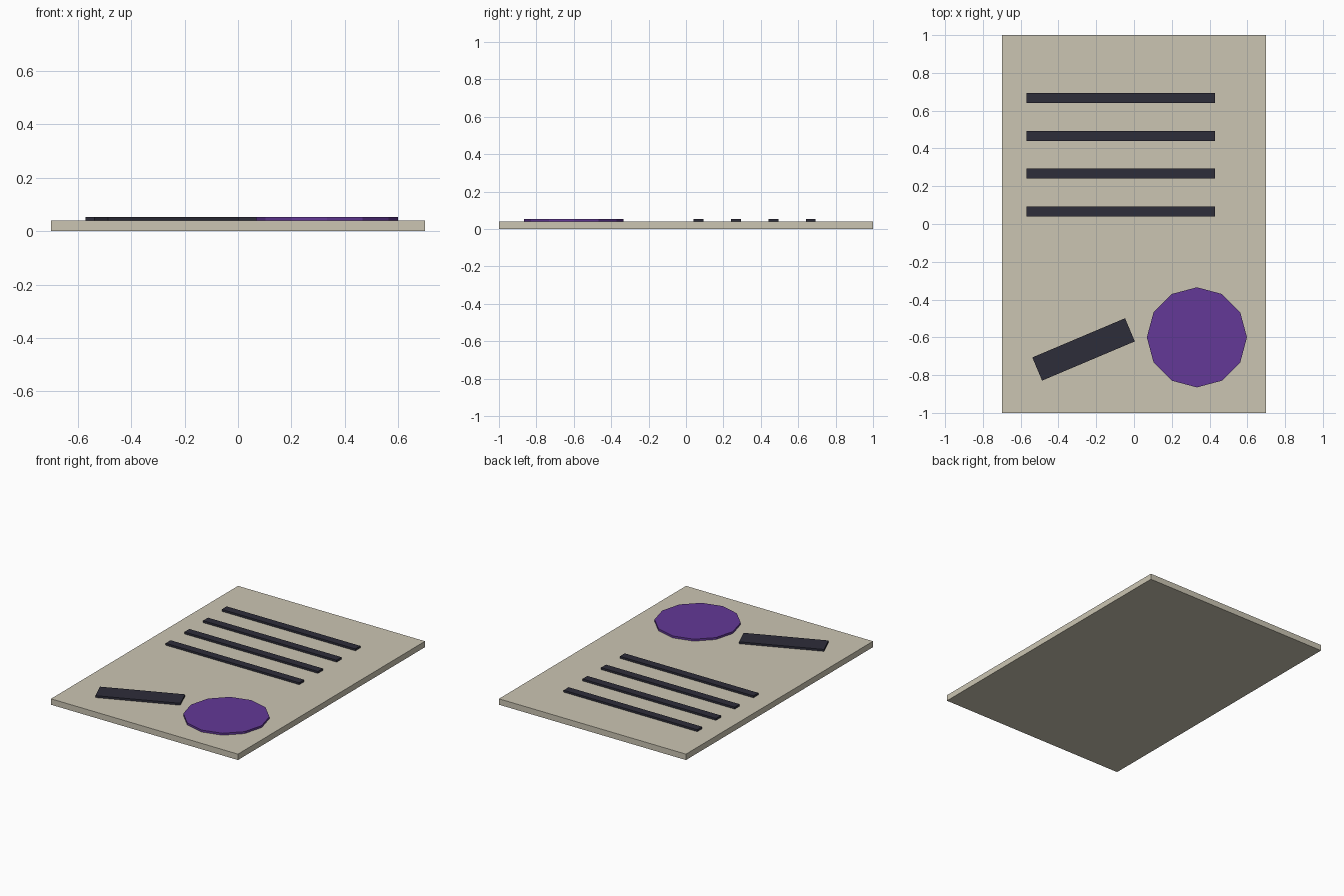
import bpy
import math

if "Cube" in bpy.data.objects:
    bpy.data.objects.remove(bpy.data.objects["Cube"])

BOARD_TOP = 0.04
RAISED = 0.0133  # height of everything lying on the sheet


def material(name, rgb):
    mat = bpy.data.materials.new(name)
    mat.diffuse_color = (*rgb, 1.0)
    mat.use_nodes = True
    mat.node_tree.nodes["Principled BSDF"].inputs["Base Color"].default_value = mat.diffuse_color
    return mat


parchment = material("parchment", (0.60, 0.56, 0.45))
ink = material("ink", (0.027, 0.026, 0.042))
purple = material("purple", (0.125, 0.04, 0.31))


def finish(name, mat):
    obj = bpy.context.object
    obj.name = name
    obj.data.materials.append(mat)
    return obj


def box(name, center, size, mat, angle=0.0):
    bpy.ops.mesh.primitive_cube_add(size=1, location=center, rotation=(0, 0, angle))
    obj = finish(name, mat)
    obj.scale = size
    bpy.ops.object.transform_apply(location=False, rotation=False, scale=True)
    return obj


mid_z = BOARD_TOP + RAISED / 2

# Sheet
box("sheet", (0, 0, BOARD_TOP / 2), (1.4, 2.0, BOARD_TOP), parchment)

# Four written lines
for i in range(4):
    box(f"text_line_{i + 1}", (-0.07, 0.667 - 0.2 * i, mid_z), (1.0, 0.053, RAISED), ink)

# Slanted signature bar
box("signature_bar", (-0.267, -0.664, mid_z), (0.533, 0.133, RAISED), ink, 0.4)

# Twelve-sided seal
bpy.ops.mesh.primitive_cylinder_add(vertices=12, radius=0.265, depth=RAISED,
                                    location=(0.333, -0.6, mid_z))
finish("seal", purple)
